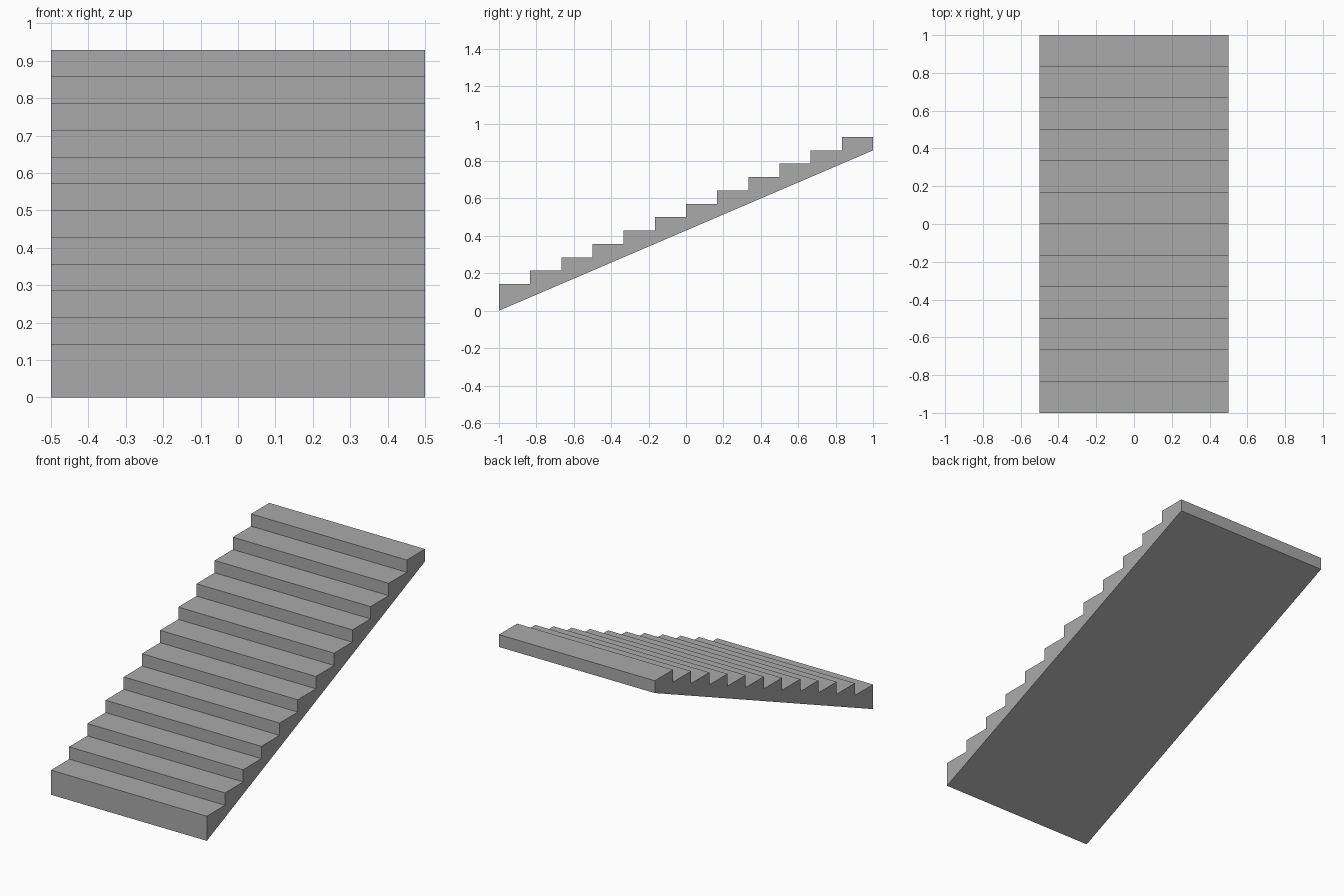
import bpy
import bmesh

cube = bpy.data.objects.get("Cube")
if cube:
    bpy.data.objects.remove(cube, do_unlink=True)

STEPS = 12
WIDTH = 1.0
TREAD = 2.0 / STEPS
RISE = 1.0 / 14

# Plain grey stone
stone = bpy.data.materials.new("grey_stone")
stone.use_nodes = True
color = (0.4, 0.4, 0.4, 1.0)
stone.diffuse_color = color
stone.node_tree.nodes["Principled BSDF"].inputs["Base Color"].default_value = color

# Stepped side profile with a sloping underside, as (y, z) points
profile = []
for i in range(STEPS):
    top = (i + 2) * RISE
    profile += [(-1 + i * TREAD, top), (-1 + (i + 1) * TREAD, top)]
profile += [(1, STEPS * RISE), (0, STEPS * RISE / 2), (-1, 0)]

# Extrude the profile across the width of the staircase
bm = bmesh.new()
side = bm.faces.new([bm.verts.new((-WIDTH / 2, y, z)) for y, z in profile])
moved = bmesh.ops.extrude_face_region(bm, geom=[side], use_keep_orig=True)
verts = [g for g in moved["geom"] if isinstance(g, bmesh.types.BMVert)]
bmesh.ops.translate(bm, verts=verts, vec=(WIDTH, 0, 0))
bmesh.ops.recalc_face_normals(bm, faces=bm.faces)

mesh = bpy.data.meshes.new("staircase")
bm.to_mesh(mesh)
bm.free()
mesh.materials.append(stone)
staircase = bpy.data.objects.new("staircase", mesh)
bpy.context.collection.objects.link(staircase)
